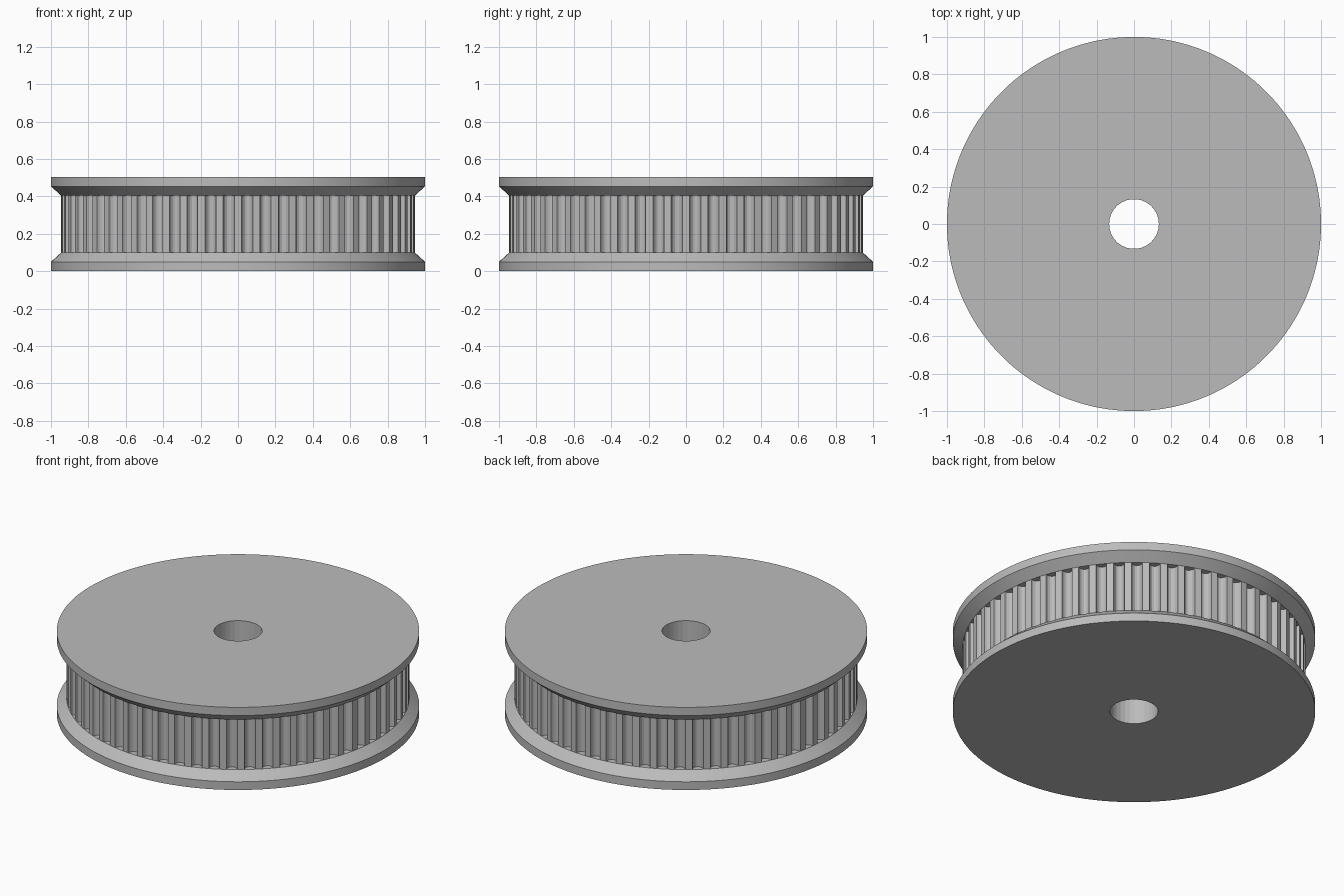
import bpy
import bmesh
from math import sin, cos, pi, radians

HEIGHT = 0.503
RIM_R, CORE_R, BORE_R = 1.0, 0.946, 0.133
RIM_H, FLANGE_H = 0.05, 0.099
TEETH, GROOVE_DEPTH, GROOVE_HALF = 60, 0.037, 0.03
RIM_SIDES, BORE_SIDES = 180, 30

cube = bpy.data.objects.get("Cube")
if cube:
    bpy.data.objects.remove(cube)

steel = bpy.data.materials.new("grey metal")
steel.use_nodes = True
colour = (0.5, 0.5, 0.5, 1)
steel.diffuse_color = colour
steel.node_tree.nodes["Principled BSDF"].inputs["Base Color"].default_value = colour


def ring(bm, points, z):
    return [bm.verts.new((x, y, z)) for x, y in points]


def circle(radius, sides):
    return [(radius * cos(2 * pi * i / sides), radius * sin(2 * pi * i / sides))
            for i in range(sides)]


def bridge(bm, low, high):
    n = len(low)
    for i in range(n):
        j = (i + 1) % n
        bm.faces.new((low[i], low[j], high[j], high[i]))


def finish(bm, name):
    mesh = bpy.data.meshes.new(name)
    bm.to_mesh(mesh)
    bm.free()
    obj = bpy.data.objects.new(name, mesh)
    bpy.context.collection.objects.link(obj)
    mesh.materials.append(steel)
    bpy.ops.object.select_all(action="DESELECT")
    obj.select_set(True)
    bpy.context.view_layer.objects.active = obj
    bpy.ops.object.shade_smooth_by_angle(angle=radians(10))
    return obj


def flange(name, flip):
    """Bored disc whose rim chamfers in towards the toothed core."""
    bm = bmesh.new()
    profile = [(BORE_R, 0), (RIM_R, 0), (RIM_R, RIM_H),
               (CORE_R, FLANGE_H), (BORE_R, FLANGE_H)]
    rings = []
    for radius, z in profile:
        rings.append(ring(bm, circle(radius, RIM_SIDES if radius > BORE_R else BORE_SIDES),
                          HEIGHT - z if flip else z))
    for low, high in zip(rings[1:3], rings[2:4]):
        bridge(bm, low, high)
    bridge(bm, rings[4], rings[0])
    # Flat annular faces between the outer edge and the bore
    for outer, inner in ((rings[1], rings[0]), (rings[3], rings[4])):
        step = RIM_SIDES // BORE_SIDES
        for i in range(BORE_SIDES):
            arc = [outer[(i * step + k) % RIM_SIDES] for k in range(step + 1)]
            bm.faces.new(arc + [inner[(i + 1) % BORE_SIDES], inner[i]])
    bmesh.ops.recalc_face_normals(bm, faces=bm.faces)
    return finish(bm, name)


def toothed_outline():
    """Flat-topped teeth separated by round-bottomed grooves."""
    points = []
    pitch = 2 * pi / TEETH
    for t in range(TEETH):
        for k in range(9):
            a = pi * k / 8
            angle = (t + 0.5) * pitch - cos(a) * GROOVE_HALF / CORE_R
            r = CORE_R - GROOVE_DEPTH * sin(a)
            points.append((r * cos(angle), r * sin(angle)))
    return points


flange("bottom_flange", False)
flange("top_flange", True)

# Toothed core with the shaft bore through it
bm = bmesh.new()
low_z, high_z = FLANGE_H, HEIGHT - FLANGE_H
outline = toothed_outline()
bridge(bm, ring(bm, outline, low_z), ring(bm, outline, high_z))
bore = circle(BORE_R, BORE_SIDES)
bridge(bm, ring(bm, bore, high_z), ring(bm, bore, low_z))
finish(bm, "toothed_core")
